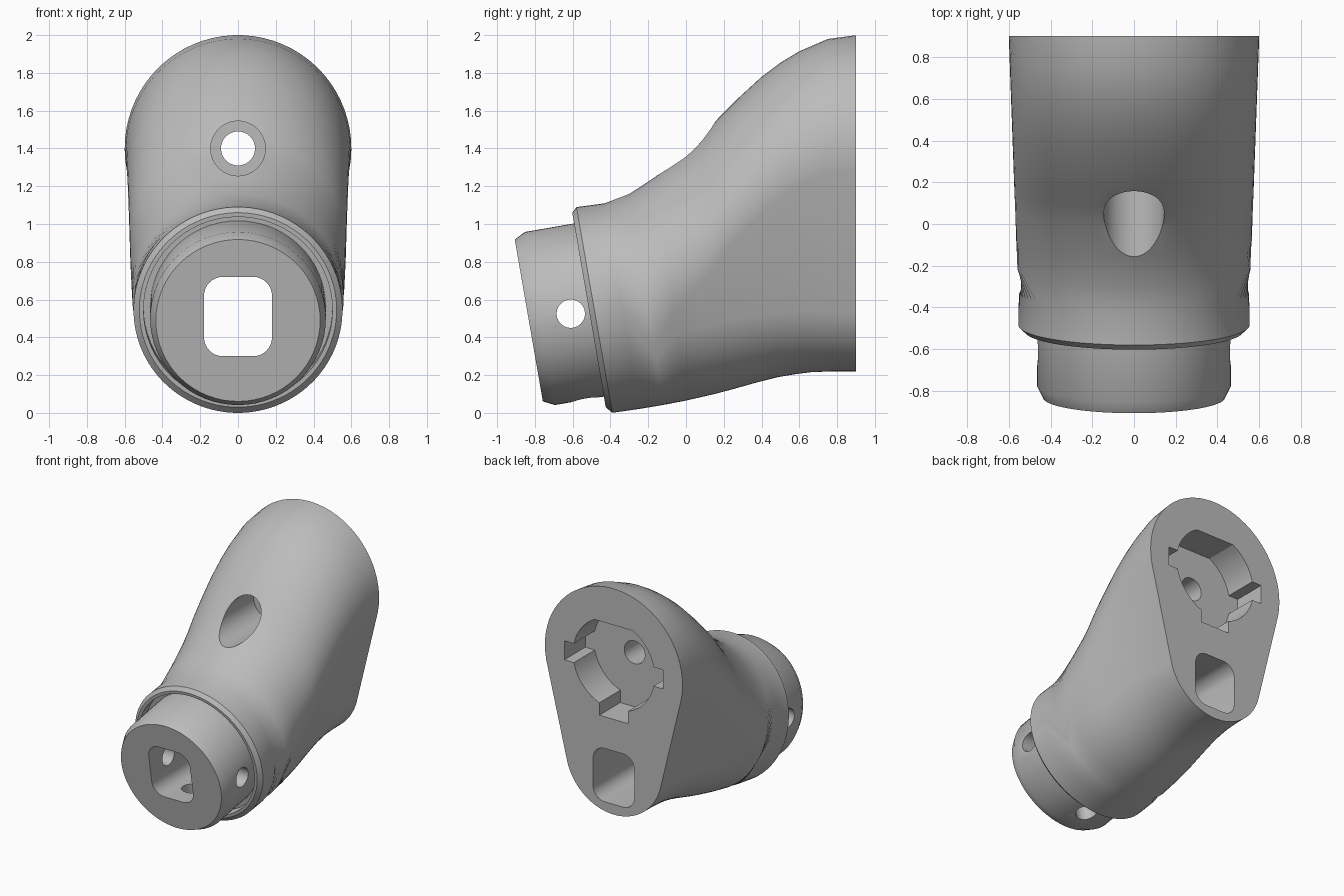
import bpy, bmesh, math
from mathutils import Vector

if "Cube" in bpy.data.objects:
    bpy.data.objects.remove(bpy.data.objects["Cube"])

grey = bpy.data.materials.new("matte grey")
grey.use_nodes = True
grey.diffuse_color = (0.5, 0.5, 0.5, 1)
grey.node_tree.nodes["Principled BSDF"].inputs["Base Color"].default_value = (0.5, 0.5, 0.5, 1)

X, Y, Z = Vector((1, 0, 0)), Vector((0, 1, 0)), Vector((0, 0, 1))


def loft(name, rings):
    """Closed solid skinned through rings with equal point counts."""
    bm = bmesh.new()
    rows = [[bm.verts.new(p) for p in ring] for ring in rings]
    n = len(rows[0])
    for a, b in zip(rows, rows[1:]):
        for i in range(n):
            j = (i + 1) % n
            bm.faces.new((a[i], a[j], b[j], b[i]))
    bm.faces.new(rows[0])
    bm.faces.new(rows[-1])
    bmesh.ops.recalc_face_normals(bm, faces=bm.faces)
    mesh = bpy.data.meshes.new(name)
    bm.to_mesh(mesh)
    bm.free()
    mesh.materials.append(grey)
    obj = bpy.data.objects.new(name, mesh)
    bpy.context.collection.objects.link(obj)
    return obj


def lathe(name, origin, axis, profile, n=64):
    """Round solid from (radius, distance along axis) pairs."""
    u = axis.orthogonal().normalized()
    v = axis.cross(u).normalized()
    turns = [2 * math.pi * i / n for i in range(n)]
    return loft(name, [[origin + axis * h + r * (u * math.cos(a) + v * math.sin(a))
                        for a in turns] for r, h in profile])


def prism(name, outline, y0, y1):
    return loft(name, [[Vector((x, y, z)) for x, z in outline] for y in (y0, y1)])


def box(name, x0, x1, y0, y1, z0, z1):
    return prism(name, [(x0, z0), (x1, z0), (x1, z1), (x0, z1)], y0, y1)


def combine(target, tool, operation):
    mod = target.modifiers.new(operation, "BOOLEAN")
    mod.operation, mod.solver, mod.object = operation, "EXACT", tool
    bpy.context.view_layer.objects.active = target
    bpy.ops.object.modifier_apply(modifier=mod.name)
    bpy.data.objects.remove(tool)


def section(top, bottom, t, n=40):
    """Outline around a large upper circle and a smaller lower circle."""
    top, bottom = Vector((0, *top)), Vector((0, *bottom))
    length = (top - bottom).length
    up = (top - bottom) / length
    k = (length - 1.107) / 0.673
    if k <= 0:
        ru = rl = length / 2
    else:
        ru, rl = 0.55 + 0.05 * t, 0.55 - 0.13 * k
    d = max(length - ru - rl, 0.001)
    a = math.asin(min(0.9, max(0, (ru - rl) / d)))
    points = []
    for centre, r, start, sweep in ((top - up * ru, ru, -a, math.pi + 2 * a),
                                    (bottom + up * rl, rl, math.pi + a, math.pi - 2 * a)):
        for i in range(n):
            ang = start + sweep * (i + 0.5) / n
            points.append(centre + X * r * math.cos(ang) + up * r * math.sin(ang))
    return points


# Body: tilted round collar flowing into a tall tapered back face
stations = [((-0.602, 1.06), (-0.425, 0.03)), ((-0.58, 1.09), (-0.39, 0.0)),
            ((-0.43, 1.11), (-0.25, 0.02)), ((-0.3, 1.16), (-0.12, 0.042)),
            ((-0.17, 1.245), (0.0, 0.065)), ((0.0, 1.375), (0.14, 0.097)),
            ((0.08, 1.455), (0.21, 0.115)), ((0.17, 1.56), (0.29, 0.137)),
            ((0.28, 1.67), (0.39, 0.165)), ((0.4, 1.78), (0.49, 0.19)),
            ((0.5, 1.855), (0.58, 0.205)), ((0.6, 1.915), (0.66, 0.215)),
            ((0.75, 1.98), (0.78, 0.22)), ((0.9, 2.0), (0.9, 0.22))]
body = loft("adapter_body", [section(a, b, (a[0] + 0.58) / 1.48) for a, b in stations])

# Annular groove inside the collar, then the plug standing in it
collar = Vector((0, -0.512, 0.545))
axis = Vector((0, -0.985, -0.171)).normalized()
combine(body, lathe("groove", collar, axis, [(0.5, -0.08), (0.5, 0.2)]), "DIFFERENCE")
combine(body, lathe("plug", collar, axis,
                    [(0.465, -0.2), (0.465, 0.265), (0.435, 0.325)]), "UNION")

# Cable passage: rounded rectangle running straight through
passage = []
for cx, cz, quarter in ((1, 1, 0), (-1, 1, 1), (-1, -1, 2), (1, -1, 3)):
    for i in range(9):
        a = (quarter + i / 8) * math.pi / 2
        passage.append((cx * 0.08 + 0.1 * math.cos(a), 0.51 + cz * 0.11 + 0.1 * math.sin(a)))
combine(body, prism("passage", passage, -1.2, 1.2), "DIFFERENCE")

# Cross holes in the plug: both sides and underneath
pin = Vector((0, -0.61, 0.525))
down = Vector((0, -axis.z, axis.y)).normalized()
combine(body, lathe("side_holes", pin, X, [(0.075, -0.7), (0.075, 0.7)], 40), "DIFFERENCE")
combine(body, lathe("lower_hole", pin, down, [(0.075, 0), (0.075, 0.7)], 40), "DIFFERENCE")

# Screw hole with a wide counterbore from the front
screw = Vector((0, 0, 1.4))
combine(body, lathe("counterbore", screw, Y, [(0.145, -1), (0.145, 0.4)], 48), "DIFFERENCE")
combine(body, lathe("screw_hole", screw, Y, [(0.09, 0.2), (0.09, 1.2)], 48), "DIFFERENCE")

# Back socket: circle with a flattened top and three key notches
floor = 0.64
ring = [2 * math.pi * i / 64 for i in range(64)]
socket = [(0.355 * math.cos(a), 1.4 + 0.355 * math.sin(a)) for a in ring if math.sin(a) < 0.9]
combine(body, prism("socket", socket, floor, 1.2), "DIFFERENCE")
combine(body, box("side_notches", -0.43, 0.43, floor, 1.2, 1.325, 1.475), "DIFFERENCE")
combine(body, box("lower_notch", -0.125, 0.125, floor, 1.2, 0.97, 1.3), "DIFFERENCE")

bpy.ops.object.select_all(action="DESELECT")
body.select_set(True)
bpy.context.view_layer.objects.active = body
bpy.ops.object.shade_smooth_by_angle(angle=math.radians(28))
